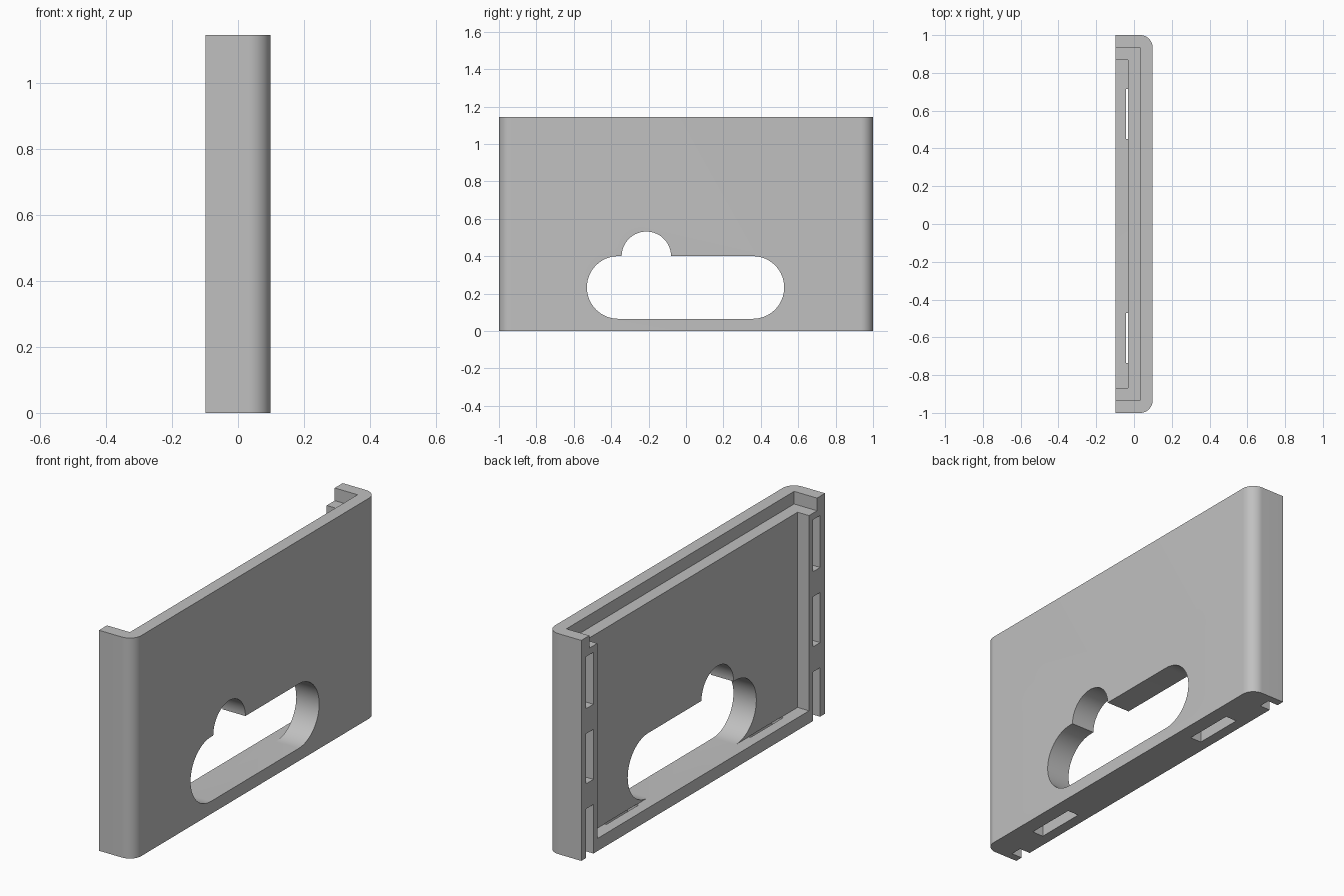
import bpy, bmesh
from math import pi, sin, cos, radians

if "Cube" in bpy.data.objects:
    bpy.data.objects.remove(bpy.data.objects["Cube"], do_unlink=True)

T = 0.0657            # wall thickness
X, H = 1.5 * T, 1.145  # half depth, height

grey = bpy.data.materials.new("plain_grey")
grey.use_nodes = True
colour = (0.53, 0.53, 0.53, 1)
grey.diffuse_color = colour
grey.node_tree.nodes["Principled BSDF"].inputs["Base Color"].default_value = colour


def arc(cx, cy, r, start, end, n):
    angles = [radians(start + (end - start) * i / n) for i in range(n + 1)]
    return [(cx + r * cos(a), cy + r * sin(a)) for a in angles]


def prism(name, outline, low, high, axis):
    """Extrude a closed outline along z, or a (y, z) outline along x."""
    bm = bmesh.new()
    place = (lambda a, b: (a, b, low)) if axis == "z" else (lambda a, b: (low, a, b))
    face = bm.faces.new([bm.verts.new(place(a, b)) for a, b in outline])
    ext = bmesh.ops.extrude_face_region(bm, geom=[face])
    shift = (0, 0, high - low) if axis == "z" else (high - low, 0, 0)
    bmesh.ops.translate(bm, vec=shift, verts=[v for v in ext["geom"] if isinstance(v, bmesh.types.BMVert)])
    bmesh.ops.recalc_face_normals(bm, faces=bm.faces)
    mesh = bpy.data.meshes.new(name)
    bm.to_mesh(mesh)
    bm.free()
    mesh.materials.append(grey)
    obj = bpy.data.objects.new(name, mesh)
    bpy.context.collection.objects.link(obj)
    return obj


def box(name, x0, x1, y0, y1, z0, z1):
    return prism(name, [(x0, y0), (x1, y0), (x1, y1), (x0, y1)], z0, z1, "z")


# Shell block with two rounded upright edges
outline = [(-X, -1)] + arc(X - T, -1 + T, T, -90, 0, 16) + arc(X - T, 1 - T, T, 0, 90, 16) + [(-X, 1)]
shell = prism("cover_shell", outline, 0, H, "z")

# Main pocket and the stepped ledge at the top
cutters = [
    box("pocket", -1, -X + T, -1 + 2 * T, 1 - 2 * T, T, 2),
    box("top_step", -1, X - T, -1 + T, 1 - T, H - T, 2),
]

# Long rounded opening with a round bump above it
r, mid = 0.1675, T + 0.1675
slot = arc(0.3575, mid, r, -90, 90, 32) + arc(-0.3625, mid, r, 90, 270, 32)
cutters.append(prism("long_opening", slot, -0.5, 0.5, "x"))
cutters.append(prism("round_opening", arc(-0.212, 0.4, 0.132, 0, 354.375, 63), -0.5, 0.5, "x"))

# Three clip slots in each side wall, the lowest open below
for side in (-1, 1):
    for z0, z1 in ((-0.1, 0.255), (0.385, 0.645), (0.775, 1.045)):
        y0, y1 = sorted((side * 0.90, side * 0.96))
        cutters.append(box("side_slot", -1, -X + 0.06, y0, y1, z0, z1))

# Two slots through the floor
for y0, y1 in ((-0.735, -0.47), (0.45, 0.715)):
    cutters.append(box("floor_slot", -0.043, 0.02, y0, y1, -0.1, T + 0.001))

bpy.context.view_layer.objects.active = shell
shell.select_set(True)
for cutter in cutters:
    cutter.hide_render = True
    mod = shell.modifiers.new("cut", "BOOLEAN")
    mod.operation, mod.solver, mod.object = "DIFFERENCE", "EXACT", cutter
    bpy.ops.object.modifier_apply(modifier=mod.name)
    bpy.data.objects.remove(cutter, do_unlink=True)

bpy.ops.object.shade_smooth_by_angle(angle=radians(30))
